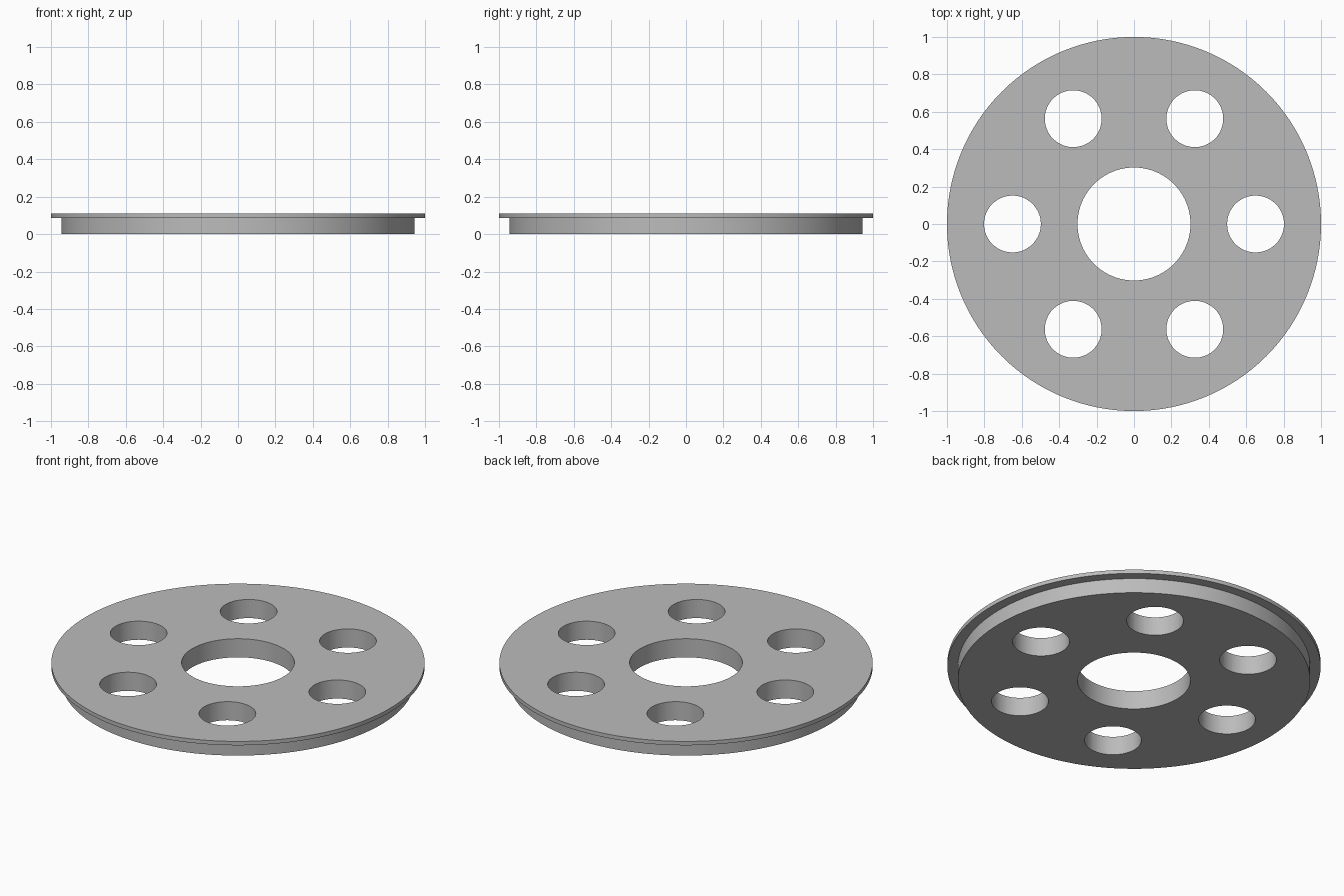
import bpy, bmesh
from math import cos, sin, tau
from mathutils import Matrix

cube = bpy.data.objects.get("Cube")
if cube:
    bpy.data.objects.remove(cube, do_unlink=True)

HEIGHT = 0.11
FLANGE_Z = 0.087
BORE_R, BODY_R, FLANGE_R = 0.302, 0.944, 1.0
HOLE_R, HOLE_RING_R, HOLES = 0.152, 0.65, 6

grey = bpy.data.materials.new("plain grey")
grey.use_nodes = True
GREY = (0.5, 0.5, 0.5, 1)
grey.diffuse_color = GREY
grey.node_tree.nodes["Principled BSDF"].inputs["Base Color"].default_value = GREY


def add_object(name, bm):
    bmesh.ops.recalc_face_normals(bm, faces=bm.faces)
    mesh = bpy.data.meshes.new(name)
    bm.to_mesh(mesh)
    bm.free()
    mesh.materials.append(grey)
    obj = bpy.data.objects.new(name, mesh)
    bpy.context.collection.objects.link(obj)
    return obj


# Stepped disc with a central bore, turned from its cross-section
profile = [(BORE_R, 0), (BODY_R, 0), (BODY_R, FLANGE_Z),
           (FLANGE_R, FLANGE_Z), (FLANGE_R, HEIGHT), (BORE_R, HEIGHT)]
SEGMENTS = 128
bm = bmesh.new()
rings = [[bm.verts.new((r * cos(tau * i / SEGMENTS), r * sin(tau * i / SEGMENTS), z))
          for r, z in profile] for i in range(SEGMENTS)]
for i, ring in enumerate(rings):
    following = rings[(i + 1) % SEGMENTS]
    for j in range(len(profile)):
        k = (j + 1) % len(profile)
        bm.faces.new((ring[j], following[j], following[k], ring[k]))
disc = add_object("flanged_disc", bm)

# Ring of round through holes
bm = bmesh.new()
for i in range(HOLES):
    a = tau * i / HOLES
    place = Matrix.Translation((HOLE_RING_R * cos(a), HOLE_RING_R * sin(a), HEIGHT / 2))
    bmesh.ops.create_cone(bm, cap_ends=True, segments=64, radius1=HOLE_R,
                          radius2=HOLE_R, depth=HEIGHT * 2, matrix=place)
cutter = add_object("hole_cutter", bm)
cutter.hide_render = True

cut = disc.modifiers.new("holes", 'BOOLEAN')
cut.operation = 'DIFFERENCE'
cut.solver = 'EXACT'
cut.object = cutter

bpy.ops.object.select_all(action='DESELECT')
disc.select_set(True)
bpy.context.view_layer.objects.active = disc
bpy.ops.object.modifier_apply(modifier=cut.name)
bpy.data.objects.remove(cutter, do_unlink=True)

# Round walls smooth, rims crisp
bpy.ops.object.shade_smooth_by_angle(angle=0.5)
